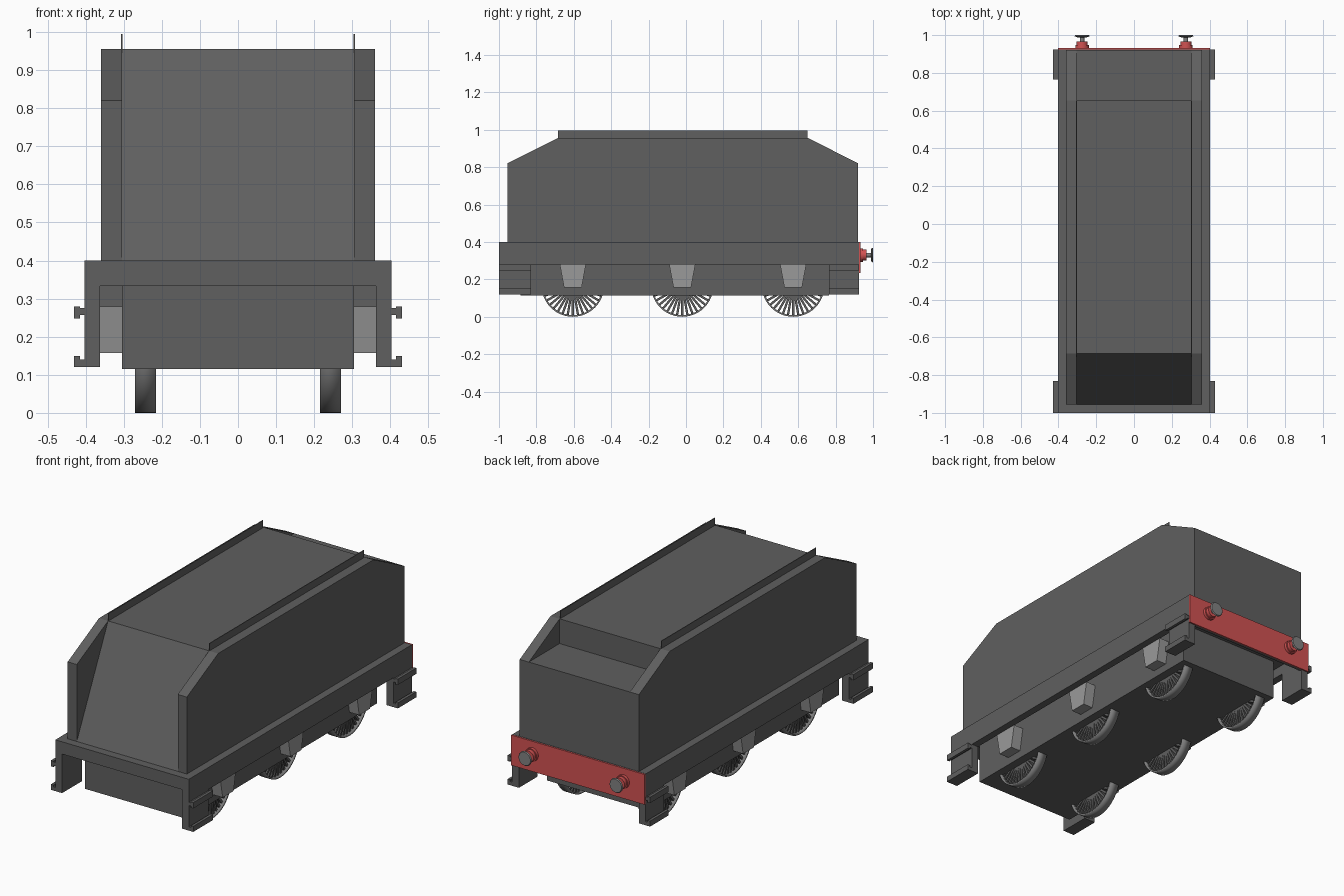
import bpy, bmesh, math
from mathutils import Matrix, Vector

cube = bpy.data.objects.get("Cube")
if cube:
    bpy.data.objects.remove(cube, do_unlink=True)


def material(name, r, g, b):
    m = bpy.data.materials.new(name)
    m.use_nodes = True
    m.diffuse_color = (r, g, b, 1)
    m.node_tree.nodes["Principled BSDF"].inputs["Base Color"].default_value = (r, g, b, 1)
    return m


DARK = material("dark_grey", .115, .115, .115)
RED = material("red", .64, .085, .085)
YELLOW = material("pale_yellow", .48, .48, .16)
LIGHT = material("light_grey", .32, .32, .32)
STEEL = material("steel_grey", .22, .22, .22)


def finish(name, bm, mat, mirror=False, recalc=True):
    if recalc:
        bmesh.ops.recalc_face_normals(bm, faces=bm.faces[:])
    me = bpy.data.meshes.new(name)
    bm.to_mesh(me)
    bm.free()
    me.materials.append(mat)
    ob = bpy.data.objects.new(name, me)
    bpy.context.scene.collection.objects.link(ob)
    if mirror:
        ob.modifiers.new("Mirror", 'MIRROR')
    return ob


def add_box(bm, x, y, z):
    size = Matrix.Diagonal((x[1] - x[0], y[1] - y[0], z[1] - z[0], 1))
    mid = Matrix.Translation((sum(x) / 2, sum(y) / 2, sum(z) / 2))
    bmesh.ops.create_cube(bm, size=1, matrix=mid @ size)


def box(name, x, y, z, mat=DARK, mirror=False):
    bm = bmesh.new()
    add_box(bm, x, y, z)
    return finish(name, bm, mat, mirror)


def prism(name, profile, x0, x1, mat=DARK, mirror=False):
    """Extrude a (y, z) profile along x."""
    bm = bmesh.new()
    face = bm.faces.new([bm.verts.new((x0, y, z)) for y, z in profile])
    new = bmesh.ops.extrude_face_region(bm, geom=[face])["geom"]
    verts = [v for v in new if isinstance(v, bmesh.types.BMVert)]
    bmesh.ops.translate(bm, verts=verts, vec=(x1 - x0, 0, 0))
    return finish(name, bm, mat, mirror)


def outline(name, points, width, mat, mirror=False):
    """Thin painted line following a closed polygon."""
    bm = bmesh.new()
    face = bm.faces.new([bm.verts.new(p) for p in points])
    bmesh.ops.inset_region(bm, faces=[face], thickness=width, use_even_offset=True)
    bmesh.ops.delete(bm, geom=[face], context='FACES')
    ob = finish(name, bm, mat, mirror, recalc=False)
    solid = ob.modifiers.new("Thickness", 'SOLIDIFY')
    solid.thickness, solid.offset = .005, 0


def disc(bm, centre, axis, r1, r2, depth, segments=24, caps=True):
    turn = Vector((0, 0, 1)).rotation_difference(Vector(axis)).to_matrix().to_4x4()
    bmesh.ops.create_cone(bm, cap_ends=caps, segments=segments, radius1=r1, radius2=r2,
                          depth=depth, matrix=Matrix.Translation(centre) @ turn)


def smooth(ob):
    bpy.ops.object.select_all(action='DESELECT')
    ob.select_set(True)
    bpy.context.view_layer.objects.active = ob
    bpy.ops.object.shade_smooth_by_angle()


# Tank: core with sloping front bulkhead and rear well, flanked by side walls
W, IN = .36, .305
BOT, MID, TOP = .40, .82, .955
FRONT, REAR, TF, TR = -.955, .92, -.685, .655
prism("tank_core", [(FRONT, BOT), (TF, TOP), (TR, TOP), (TR, MID), (REAR, MID), (REAR, BOT)],
      -IN, IN)
prism("tank_side", [(FRONT, BOT), (FRONT, MID), (TF, TOP), (TR, TOP), (REAR, MID), (REAR, BOT)],
      IN, W, mirror=True)
box("coal_rail", (IN - .002, IN + .002), (TF, TR - .005), (TOP, .995), mirror=True)

# Painted lining
outline("side_lining_lower", [(W, -.93, .43), (W, .90, .43), (W, .90, .80), (W, -.93, .80)],
        .015, RED, True)
outline("side_lining_upper", [(W, -.86, .842), (W, .825, .842), (W, .62, .948), (W, -.655, .948)],
        .01, RED, True)
outline("rear_lining", [(.345, REAR, .415), (-.345, REAR, .415), (-.345, REAR, .80),
                        (.345, REAR, .80)], .008, YELLOW)

# Underframe
OUT, SKIRT = .403, .362
box("footplate", (-OUT, OUT), (-1, .922), (.333, BOT))
box("valance", (SKIRT, OUT), (-1, .922), (.28, .333), mirror=True)
box("inner_frame", (-IN, IN), (-.885, .765), (.115, .333))
box("buffer_beam", (-OUT, OUT), (.91, .925), (.235, .399))
box("buffer_beam_paint", (-OUT, OUT), (.925, .932), (.235, BOT), RED)

# Corner steps with two treads each
for label, y in (("front", (-1, -.83)), ("rear", (.765, .924))):
    bm = bmesh.new()
    add_box(bm, (SKIRT, OUT), y, (.12, .28))
    add_box(bm, (OUT, .415), y, (.257, .275))
    add_box(bm, (.415, .43), y, (.248, .28))
    add_box(bm, (OUT, .415), y, (.12, .14))
    add_box(bm, (.415, .43), y, (.12, .15))
    finish(label + "_steps", bm, DARK, True)

# Wheels and axle boxes
R, WX = .167, .243
for label, y in (("front", -.605), ("middle", -.02), ("rear", .573)):
    centre = Vector((WX, y, R))
    bm = bmesh.new()
    disc(bm, centre, (1, 0, 0), R, R, .055, 48, caps=False)
    rim = finish(label + "_wheel_rims", bm, STEEL, True)
    solid = rim.modifiers.new("Thickness", 'SOLIDIFY')
    solid.thickness, solid.offset = .009, -1
    smooth(rim)

    bm = bmesh.new()
    disc(bm, centre, (1, 0, 0), .04, .04, .056)
    for i in range(18):
        place = Matrix.Translation(centre) @ Matrix.Rotation(math.pi * i / 18, 4, 'X')
        bmesh.ops.create_cube(bm, size=1,
                              matrix=place @ Matrix.Diagonal((.03, .012, 2 * R - .012, 1)))
    finish(label + "_wheel_spokes", bm, DARK, True)

    prism(label + "_axle_boxes", [(y - .07, .28), (y - .047, .157), (y + .047, .157),
                                  (y + .07, .28)], IN, .364, LIGHT, True)

# Buffers
BX, BZ = .275, .33
bm = bmesh.new()
disc(bm, (BX, .939, BZ), (0, 1, 0), .036, .036, .016)
disc(bm, (BX, .956, BZ), (0, 1, 0), .03, .03, .02)
smooth(finish("buffer_housings", bm, RED, True))
bm = bmesh.new()
disc(bm, (BX, .976, BZ), (0, 1, 0), .012, .012, .03)
disc(bm, (BX, .991, BZ), (0, 1, 0), .025, .04, .006)
disc(bm, (BX, .997, BZ), (0, 1, 0), .04, .036, .006)
smooth(finish("buffer_heads", bm, STEEL, True))
